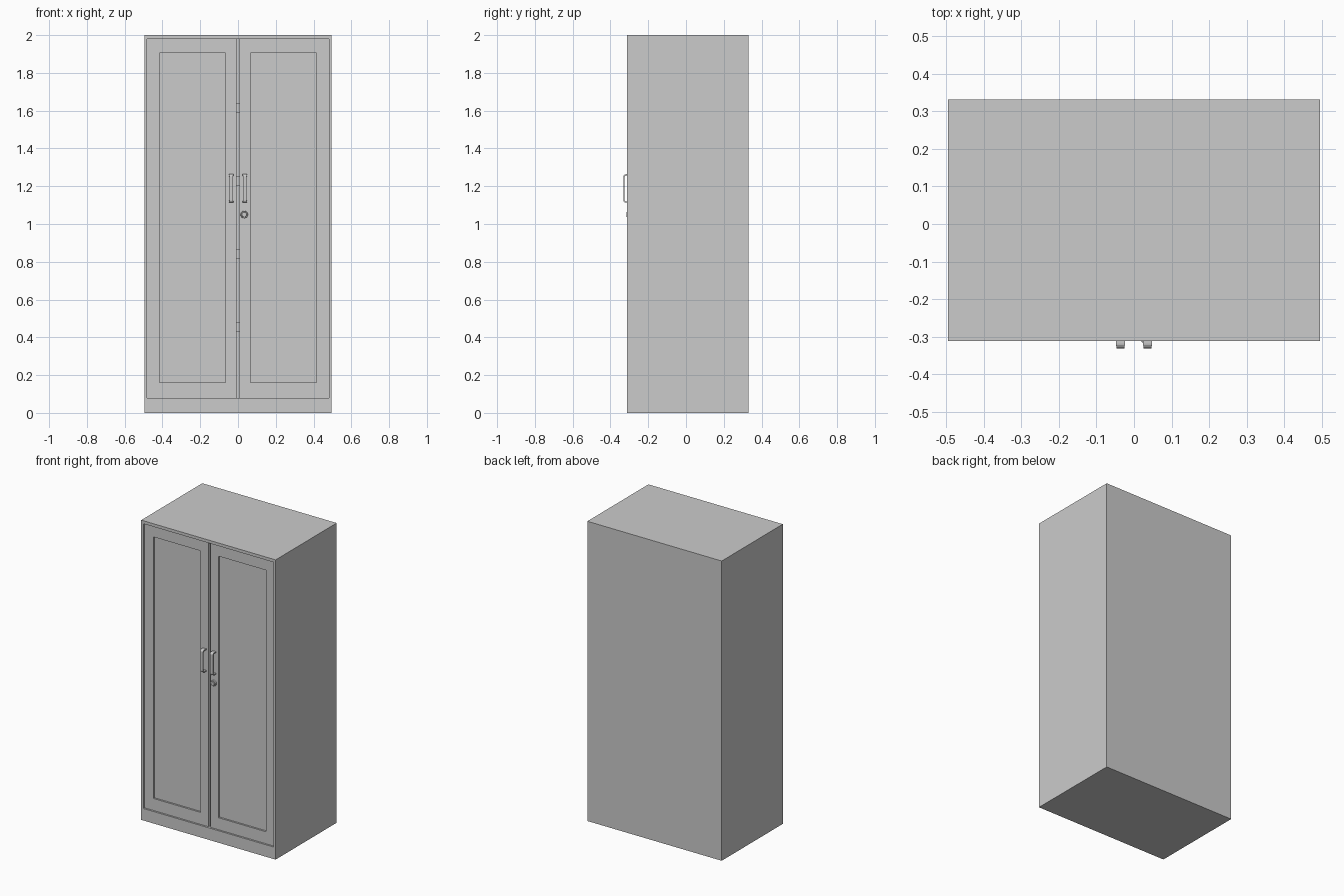
import bpy, bmesh, math
from mathutils import Vector, Matrix

if "Cube" in bpy.data.objects:
    bpy.data.objects.remove(bpy.data.objects["Cube"])

FRONT, BACK, W = -0.312, 0.332, 0.496


def finish(name, bm):
    bmesh.ops.recalc_face_normals(bm, faces=bm.faces)
    me = bpy.data.meshes.new(name)
    bm.to_mesh(me)
    bm.free()
    ob = bpy.data.objects.new(name, me)
    bpy.context.collection.objects.link(ob)
    return ob


def box_bm(lo, hi):
    lo, hi = Vector(lo), Vector(hi)
    bm = bmesh.new()
    bmesh.ops.create_cube(bm, size=1)
    for v in bm.verts:
        v.co = (lo + hi) / 2 + v.co * (hi - lo)
    return bm


def recessed_box(name, lo, hi, x0, x1, z0, z1, depth):
    """Box whose front face has a rectangular recess x0..x1, z0..z1."""
    bm = box_bm(lo, hi)
    face = min(bm.faces, key=lambda f: f.calc_center_median().y)
    c = face.calc_center_median()
    bmesh.ops.inset_region(bm, faces=[face], thickness=0.005)
    for v in face.verts:
        v.co.x = x0 if v.co.x < c.x else x1
        v.co.z = z0 if v.co.z < c.z else z1
    ext = bmesh.ops.extrude_face_region(bm, geom=[face])
    for g in ext["geom"]:
        if isinstance(g, bmesh.types.BMVert):
            g.co.y += depth
    if face.is_valid:
        bmesh.ops.delete(bm, geom=[face], context='FACES_ONLY')
    return finish(name, bm)


def handle(name, x):
    """U-shaped strip, slimmer along the grip than at the ends."""
    top = [(-0.299, 1.26, 0.012), (-0.318, 1.26, 0.012)]
    for i in range(1, 5):
        a = i / 4 * math.pi / 2
        top.append((-0.318 - 0.01 * math.sin(a), 1.25 + 0.01 * math.cos(a),
                    0.012 - 0.001 * i * 0.5))
    path = top + [(y, 2 * 1.188 - z, w) for y, z, w in reversed(top)]
    bm = bmesh.new()
    rows = [[bm.verts.new((x + s * w, y, z)) for s in (-1, 1)] for y, z, w in path]
    for a, b in zip(rows, rows[1:]):
        bm.faces.new((a[0], a[1], b[1], b[0]))
    ob = finish(name, bm)
    m = ob.modifiers.new("thickness", 'SOLIDIFY')
    m.thickness, m.offset = 0.007, 0


def disc(name, x, y0, y1, z, r0, r1):
    bm = bmesh.new()
    bmesh.ops.create_cone(bm, cap_ends=True, segments=24, radius1=r0, radius2=r1,
                          depth=y0 - y1,
                          matrix=Matrix.Translation((x, (y0 + y1) / 2, z))
                          @ Matrix.Rotation(math.pi / 2, 4, 'X'))
    ob = finish(name, bm)
    bpy.context.view_layer.objects.active = ob
    ob.select_set(True)
    bpy.ops.object.shade_smooth_by_angle()
    ob.select_set(False)


# Carcass: hollow shell with plinth, open at the front
recessed_box("carcass", (-W, FRONT, 0), (W, BACK, 2),
             -0.481, 0.481, 0.08, 1.98, BACK - FRONT - 0.015)

# Doors with sunken panels, and their handles
for side, s in (("left", -1), ("right", 1)):
    xs = sorted((s * 0.007, s * 0.481))
    ps = sorted((s * 0.066, s * 0.415))
    recessed_box(side + "_door", (xs[0], FRONT + 0.012, 0.08), (xs[1], FRONT + 0.035, 1.98),
                 ps[0], ps[1], 0.16, 1.905, 0.012)
    handle(side + "_handle", s * 0.036)

# Interior shelves, glimpsed through the gap between the doors
for i in range(4):
    z = 0.43 + i * 0.387
    finish("shelf", box_bm((-0.481, FRONT + 0.045, z), (0.481, BACK - 0.015, z + 0.05)))

# Lock below the right handle
disc("lock_collar", 0.033, FRONT + 0.014, FRONT + 0.002, 1.05, 0.02, 0.018)
disc("lock_barrel", 0.033, FRONT + 0.002, FRONT - 0.004, 1.05, 0.014, 0.012)
